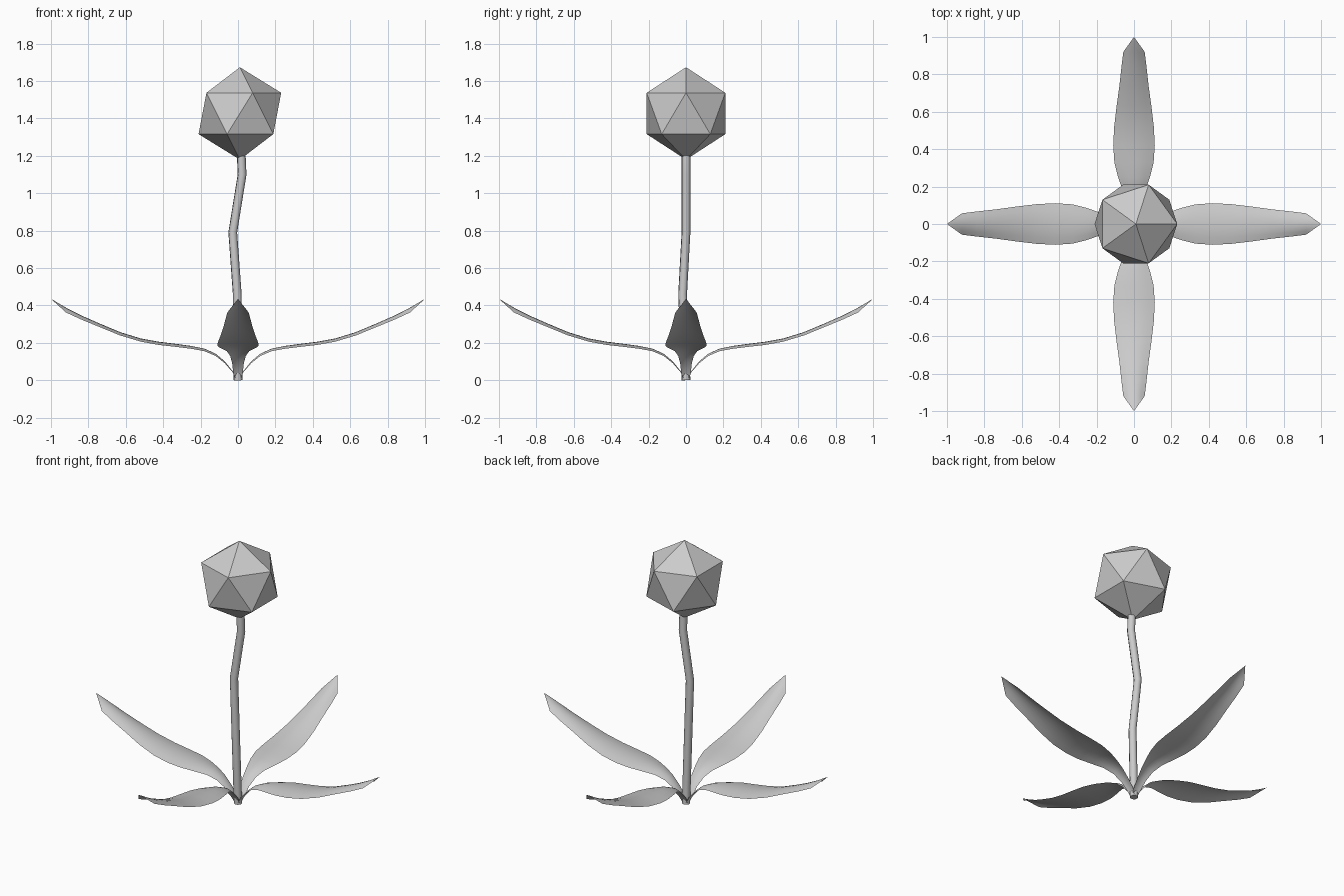
import bpy, math
from mathutils import Matrix

if "Cube" in bpy.data.objects:
    bpy.data.objects.remove(bpy.data.objects["Cube"])

# Flower head: flat-faced icosahedron
bpy.ops.mesh.primitive_ico_sphere_add(subdivisions=1, radius=0.247, location=(0.01, 0, 1.426))
bpy.context.object.name = "flower_head"

# Stem: crooked tube
path = [(0, 0, 0), (-0.004, -0.018, 0.46), (-0.028, 0, 0.79), (0.022, 0, 1.1), (0.017, 0, 1.21)]
cu = bpy.data.curves.new("stem", "CURVE")
cu.dimensions = "3D"
cu.bevel_depth = 0.024
cu.bevel_resolution = 2
cu.use_fill_caps = True
sp = cu.splines.new("POLY")
sp.points.add(len(path) - 1)
for p, co in zip(sp.points, path):
    p.co = (*co, 1)
stem = bpy.data.objects.new("stem", cu)
bpy.context.collection.objects.link(stem)

# Leaf stations: distance out, ridge height, half width, edge droop
stations = [(0.01, 0.01, 0.018, 0.004), (0.03, 0.05, 0.026, 0.006), (0.07, 0.1, 0.031, 0.01),
            (0.12, 0.142, 0.042, 0.012), (0.18, 0.169, 0.06, 0.014), (0.25, 0.183, 0.085, 0.015),
            (0.33, 0.194, 0.105, 0.016), (0.42, 0.205, 0.111, 0.017), (0.52, 0.223, 0.106, 0.017),
            (0.63, 0.257, 0.093, 0.018), (0.74, 0.303, 0.078, 0.019), (0.84, 0.347, 0.067, 0.022),
            (0.92, 0.388, 0.057, 0.026)]


def leaf(name, angle):
    n = 7
    verts, faces = [], []
    for r, z, w, drop in stations:
        for j in range(n):
            t = 2 * j / (n - 1) - 1
            verts.append((r, w * t, z - drop * t * t))
    for i in range(len(stations) - 1):
        for j in range(n - 1):
            a = i * n + j
            faces.append((a, a + n, a + n + 1, a + 1))
    # pointed tip
    tip = len(verts)
    verts.append((1.0, 0, 0.435))
    for j in range(n - 1):
        a = tip - n + j
        faces.append((a, tip, a + 1))
    me = bpy.data.meshes.new(name)
    me.from_pydata(verts, [], faces)
    me.transform(Matrix.Rotation(angle, 4, "Z"))
    me.shade_smooth()
    ob = bpy.data.objects.new(name, me)
    bpy.context.collection.objects.link(ob)


for k, side in enumerate(("right", "back", "left", "front")):
    leaf("leaf_" + side, k * math.pi / 2)
